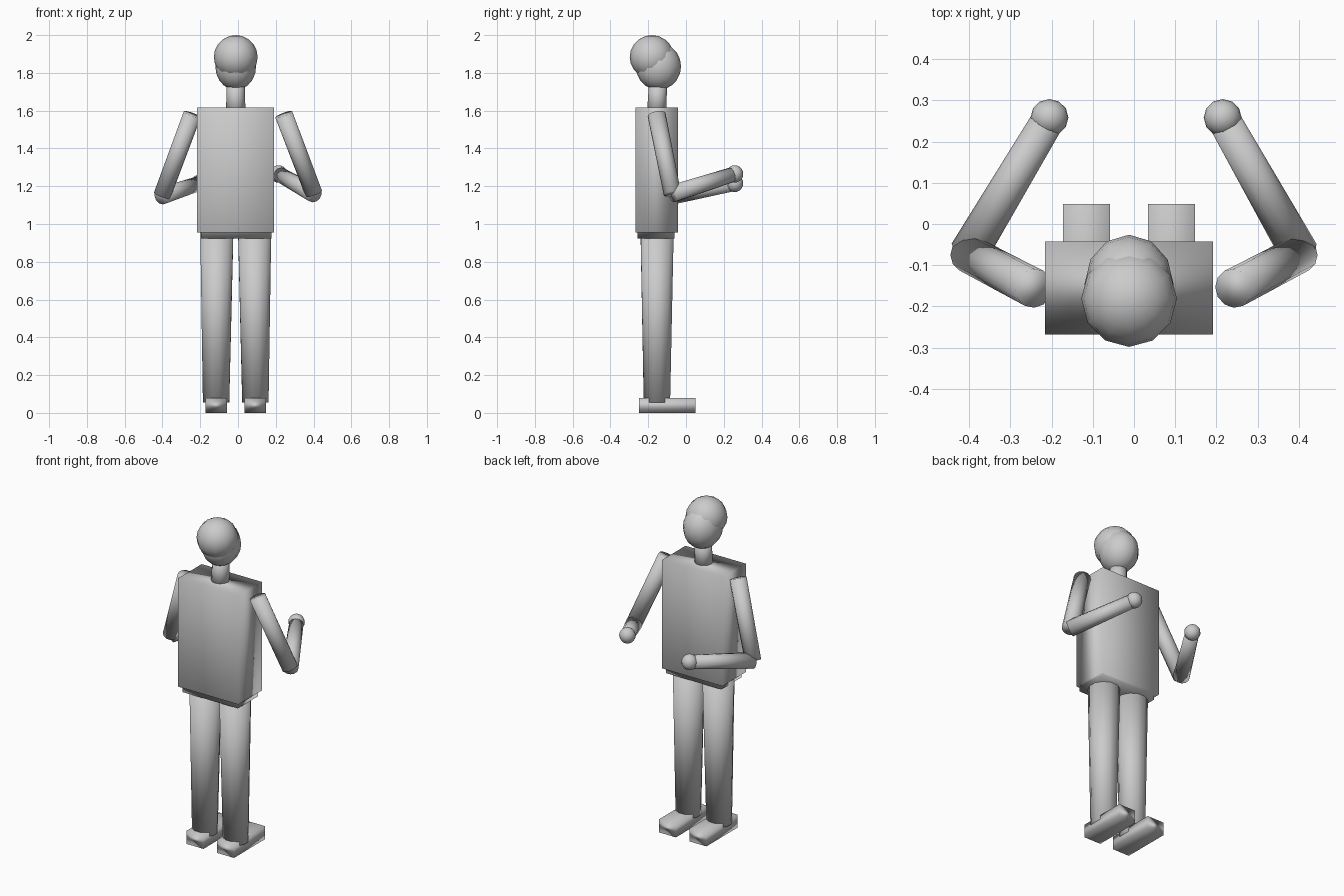
import bpy
from mathutils import Vector

default = bpy.data.objects.get("Cube")
if default:
    bpy.data.objects.remove(default, do_unlink=True)

GREY = (0.6, 0.6, 0.6, 1.0)
mat = bpy.data.materials.new("plain grey")
mat.use_nodes = True
mat.diffuse_color = GREY
bsdf = next(n for n in mat.node_tree.nodes if n.type == 'BSDF_PRINCIPLED')
bsdf.inputs["Base Color"].default_value = GREY

MID = -0.012   # centre line of the body
SIDES = 12


def finish(name):
    """Name the new part, colour it and shade it smooth all over."""
    ob = bpy.context.object
    ob.name = name
    ob.data.materials.append(mat)
    for poly in ob.data.polygons:
        poly.use_smooth = True
    return ob


def box(name, low, high):
    low, high = Vector(low), Vector(high)
    bpy.ops.mesh.primitive_cube_add(size=1, location=(low + high) / 2)
    bpy.context.object.scale = high - low
    finish(name)


def limb(name, start, end, r_start, r_end):
    """Tapered cylinder between two points."""
    start, end = Vector(start), Vector(end)
    axis = end - start
    bpy.ops.mesh.primitive_cone_add(vertices=SIDES, radius1=r_start, radius2=r_end,
                                    depth=axis.length, location=(start + end) / 2,
                                    rotation=axis.to_track_quat('Z', 'Y').to_euler())
    finish(name)


def ball(name, centre, radii):
    bpy.ops.mesh.primitive_uv_sphere_add(segments=SIDES, ring_count=10, radius=1,
                                         location=centre)
    bpy.context.object.scale = radii
    finish(name)


# Trunk
box("torso", (-0.216, -0.268, 0.955), (0.191, -0.042, 1.617))
box("pelvis", (-0.196, -0.256, 0.923), (0.178, -0.06, 1.05))

# Neck and head
limb("neck", (MID, -0.155, 1.58), (MID, -0.148, 1.76), 0.052, 0.047)
ball("face", (MID, -0.146, 1.834), (0.108, 0.12, 0.124))
ball("hair", (MID, -0.181, 1.884), (0.116, 0.117, 0.116))

# Legs and feet, mirrored about the body centre line
for side, s in (("left", 1), ("right", -1)):
    limb(side + "_leg", (MID + s * 0.1, -0.153, 0.98), (MID + s * 0.104, -0.154, 0.055),
         0.091, 0.072)
    x = MID + s * 0.103
    box(side + "_foot", (x - 0.057, -0.25, 0), (x + 0.057, 0.049, 0.08))

# Arms: the two hands are held at slightly different heights
for side, s, hand_x, hand_z, elbow_z in (("left", 1, 0.215, 1.265, 1.16),
                                         ("right", -1, 0.205, 1.215, 1.15)):
    shoulder = (s * 0.242, -0.156, 1.58)
    elbow = (s * 0.402, -0.072, elbow_z)
    hand = (s * hand_x, 0.258, hand_z)
    limb(side + "_upper_arm", shoulder, elbow, 0.048, 0.046)
    limb(side + "_forearm", elbow, hand, 0.047, 0.04)
    ball(side + "_hand", hand, (0.046, 0.045, 0.046))
